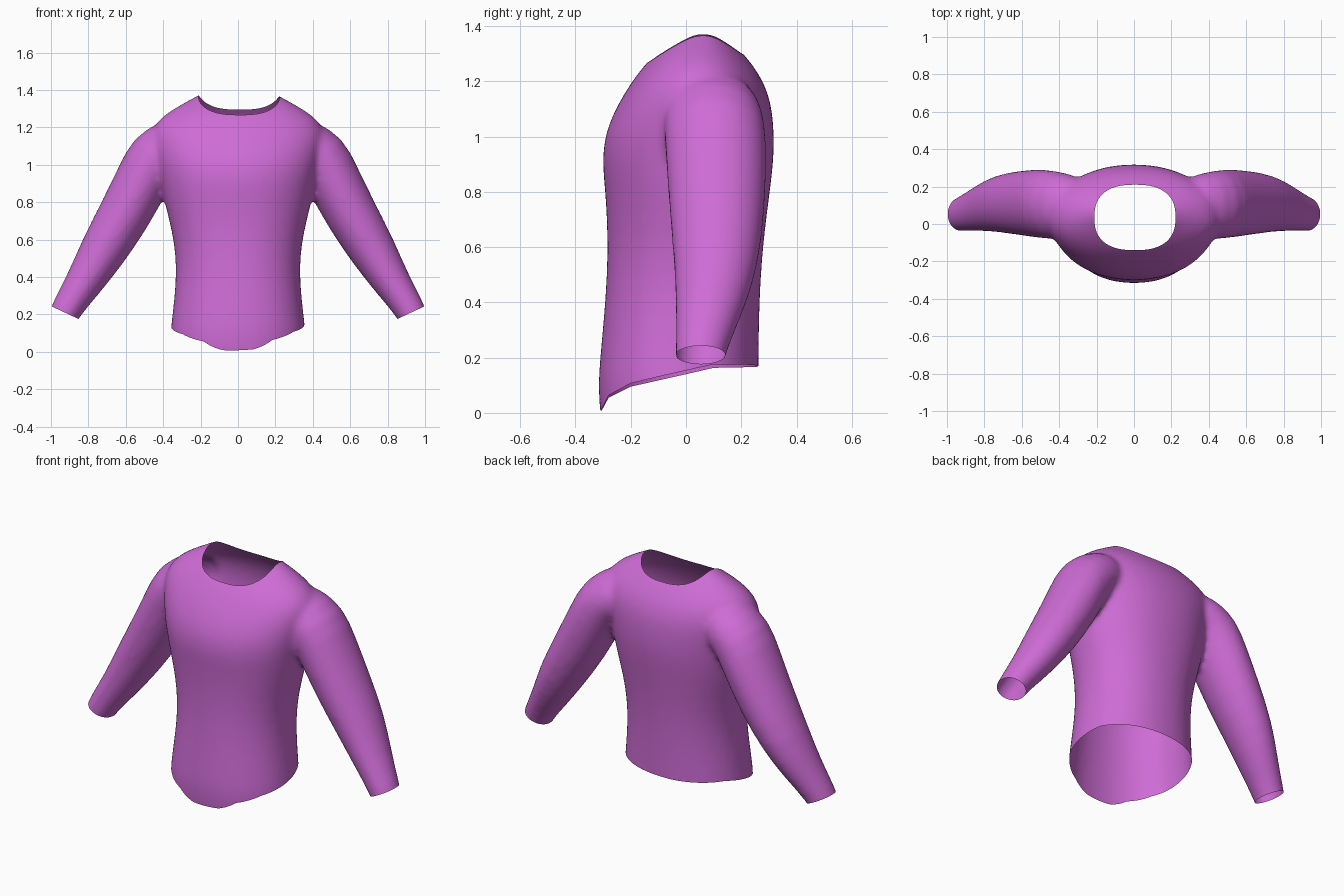
import bpy, bmesh, math
from mathutils import Vector

if "Cube" in bpy.data.objects:
    bpy.data.objects.remove(bpy.data.objects["Cube"])

SIDES = 32


def sgnpow(v, p):
    return math.copysign(abs(v) ** p, v)


def loft(bm, rings):
    """Skin a list of rings (lists of points) into a closed tube."""
    loops = [[bm.verts.new(p) for p in r] for r in rings]
    for a, b in zip(loops, loops[1:]):
        for i in range(SIDES):
            j = (i + 1) % SIDES
            bm.faces.new((a[i], a[j], b[j], b[i]))
    bm.faces.new(loops[0])
    bm.faces.new(loops[-1])


def ring(center, u, v, power=2.0):
    pts = []
    for i in range(SIDES):
        t = 2 * math.pi * i / SIDES
        pts.append(center + u * sgnpow(math.cos(t), 2 / power)
                   + v * sgnpow(math.sin(t), 2 / power))
    return pts


def cut(bm, field):
    """Trim away the surface where field(point) is negative."""
    val = {v: field(v.co) for v in bm.verts}
    rim = set()
    for e in list(bm.edges):
        a, b = e.verts
        fa, fb = val[a], val[b]
        if fa * fb < 0:
            t = min(max(fa / (fa - fb), 0.02), 0.98)
            _, n = bmesh.utils.edge_split(e, a, t)
            rim.add(n)
            val[n] = 0.0
    for f in list(bm.faces):
        hit = [v for v in f.verts if v in rim]
        if len(hit) == 2:
            bmesh.utils.face_split(f, hit[0], hit[1])
        elif len(hit) > 2:
            bmesh.ops.connect_verts(bm, verts=hit)
    bmesh.ops.delete(bm, geom=[v for v in bm.verts if val.get(v, 0) < 0],
                     context='VERTS')


# body: z, half width, front y, back y
BODY = [(-0.10, 0.36, -0.305, 0.262), (0.0, 0.362, -0.312, 0.262),
        (0.10, 0.364, -0.32, 0.263), (0.20, 0.352, -0.312, 0.264),
        (0.35, 0.335, -0.298, 0.266), (0.50, 0.332, -0.287, 0.272),
        (0.65, 0.355, -0.285, 0.285), (0.80, 0.395, -0.293, 0.305),
        (0.92, 0.418, -0.307, 0.32), (1.02, 0.44, -0.292, 0.32),
        (1.11, 0.46, -0.252, 0.312), (1.19, 0.465, -0.203, 0.287),
        (1.26, 0.41, -0.152, 0.243), (1.32, 0.31, -0.09, 0.19),
        (1.365, 0.225, -0.03, 0.15), (1.40, 0.17, 0.0, 0.12)]

# sleeve: centre x, centre z, in-plane radius, centre y, y radius
SLEEVE = [(0.25, 1.12, 0.14, 0.08, 0.16), (0.355, 1.10, 0.15, 0.095, 0.175),
          (0.445, 1.045, 0.158, 0.103, 0.185), (0.515, 0.91, 0.145, 0.11, 0.183),
          (0.61, 0.725, 0.142, 0.113, 0.173), (0.73, 0.525, 0.126, 0.11, 0.152),
          (0.825, 0.365, 0.10, 0.085, 0.122), (0.93, 0.212, 0.079, 0.05, 0.088),
          (0.965, 0.12, 0.078, 0.045, 0.087)]

bm = bmesh.new()
loft(bm, [ring(Vector((0, (f + b) / 2, z)), Vector((w, 0, 0)),
               Vector((0, (b - f) / 2, 0)), 2.15) for z, w, f, b in BODY])
for side in (-1, 1):
    rings = []
    for i, (x, z, r, cy, ry) in enumerate(SLEEVE):
        p, q = SLEEVE[max(i - 1, 0)], SLEEVE[min(i + 1, len(SLEEVE) - 1)]
        d = Vector((q[0] - p[0], q[1] - p[1])).normalized()
        rings.append(ring(Vector((side * x, cy, z)),
                          Vector((-side * d.y * r, 0, d.x * r)),
                          Vector((0, ry, 0))))
    loft(bm, rings)
bmesh.ops.recalc_face_normals(bm, faces=bm.faces)
mesh = bpy.data.meshes.new("shirt")
bm.to_mesh(mesh)
bm.free()
shirt = bpy.data.objects.new("shirt", mesh)
bpy.context.collection.objects.link(shirt)

# fuse body and sleeves into one soft skin
sub = shirt.modifiers.new("round", 'SUBSURF')
sub.levels = sub.render_levels = 1
fuse = shirt.modifiers.new("fuse", 'REMESH')
fuse.mode = 'VOXEL'
fuse.voxel_size = 0.016
soft = shirt.modifiers.new("soften", 'SMOOTH')
soft.factor = 0.5
soft.iterations = 8
dg = bpy.context.evaluated_depsgraph_get()
skin = bpy.data.meshes.new_from_object(shirt.evaluated_get(dg))
shirt.modifiers.clear()
shirt.data = skin

# openings: hem, neck and cuffs
HEM = [(-0.32, 0.0), (-0.305, 0.008), (-0.28, 0.055), (-0.2, 0.095),
       (0.0, 0.14), (0.1, 0.163), (0.3, 0.167)]


def hem(p):
    if abs(p.x) > 0.5:
        return 1.0
    y = min(max(p.y, -0.319), 0.299)
    for (y0, z0), (y1, z1) in zip(HEM, HEM[1:]):
        if y <= y1:
            return p.z - (z0 + (z1 - z0) * (y - y0) / (y1 - y0)) - 0.03 * max(p.x, -0.1) - 0.003


def neck(p):
    if p.z < 1.1:
        return 1.0
    return abs((p.x - 0.005) / 0.217) ** 2.5 + abs((p.y - 0.035) / 0.175) ** 2.5 - 1


def cuff(p):
    return (p.z - 0.212) * 0.905 - (abs(p.x) - 0.93) * 0.425


bm = bmesh.new()
bm.from_mesh(skin)
for opening in (hem, neck, cuff):
    cut(bm, opening)
bm.to_mesh(skin)
bm.free()

# smooth purple cloth
for poly in skin.polygons:
    poly.use_smooth = True
cloth = bpy.data.materials.new("cloth")
cloth.diffuse_color = (0.62, 0.15, 0.67, 1)
cloth.use_nodes = True
cloth.node_tree.nodes["Principled BSDF"].inputs["Base Color"].default_value = cloth.diffuse_color
skin.materials.clear()
skin.materials.append(cloth)
